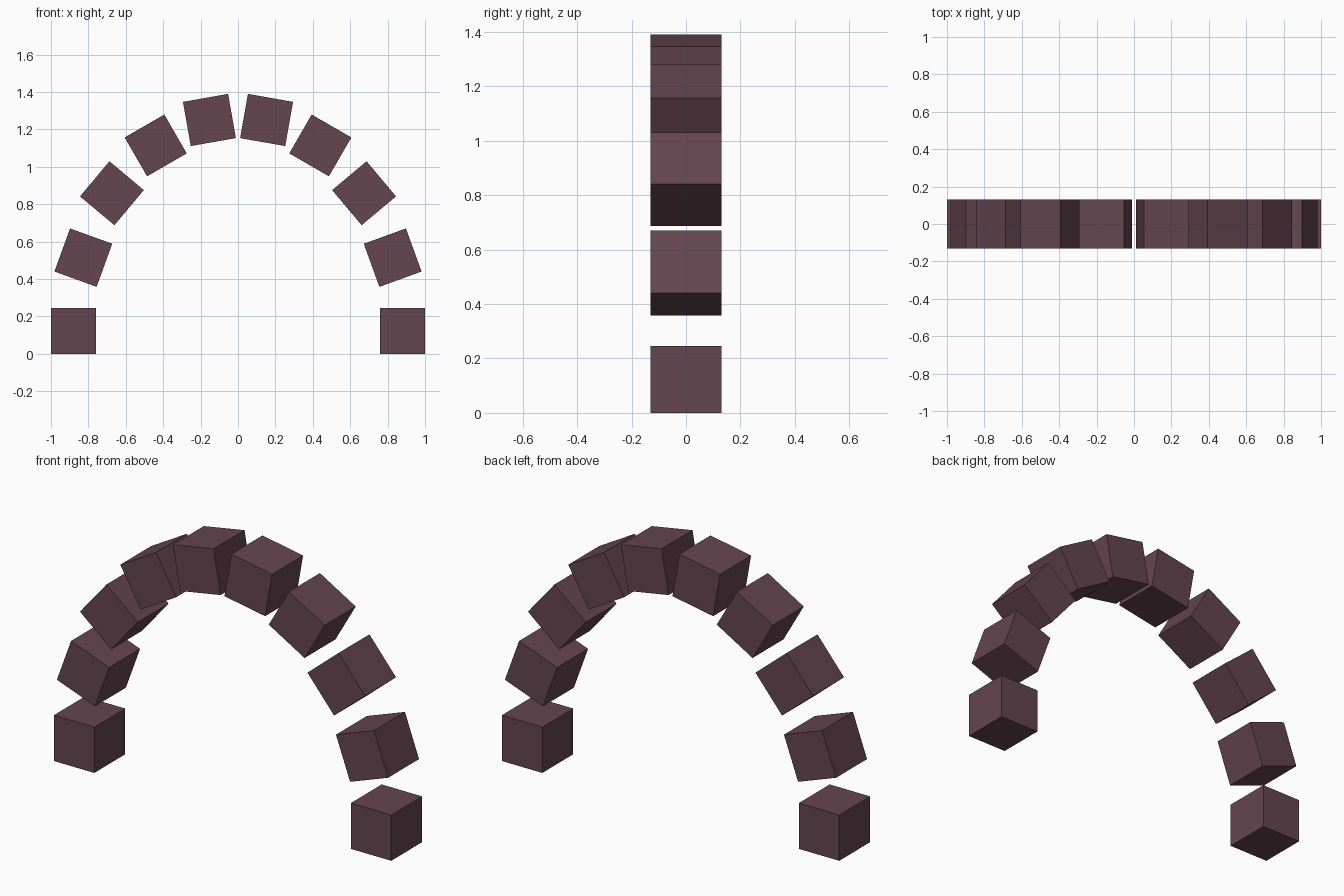
import bpy
from math import cos, sin, radians

if "Cube" in bpy.data.objects:
    bpy.data.objects.remove(bpy.data.objects["Cube"])

HALF_SPAN, RISE = 0.88, 1.145            # ellipse through the block centres
RADIAL, DEPTH, ALONG = 0.24, 0.262, 0.245  # block size
COUNT = 10

stone = bpy.data.materials.new("dark_plum")
stone.diffuse_color = (0.13, 0.06, 0.08, 1)
stone.use_nodes = True
stone.node_tree.nodes["Principled BSDF"].inputs["Base Color"].default_value = stone.diffuse_color

# Arch of separate blocks, each turned to follow the curve
for i in range(COUNT):
    a = radians(180 * i / (COUNT - 1))
    bpy.ops.mesh.primitive_cube_add(
        size=1,
        location=(HALF_SPAN * cos(a), 0, ALONG / 2 + RISE * sin(a)),
        rotation=(0, -a, 0))
    block = bpy.context.object
    block.name = f"arch_block_{i + 1}"
    block.scale = (RADIAL, DEPTH, ALONG)
    block.data.materials.append(stone)
